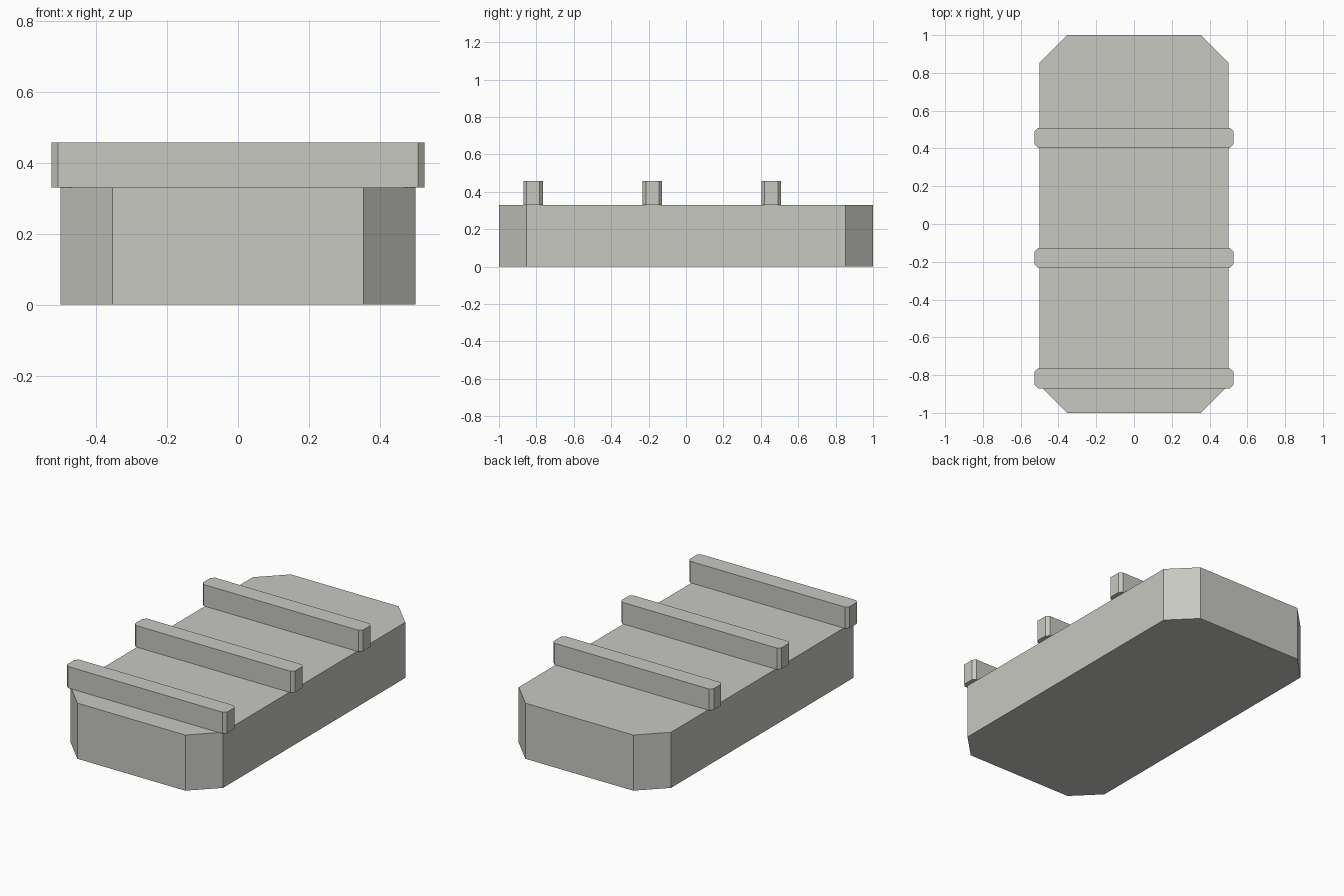
import bpy
import bmesh

if "Cube" in bpy.data.objects:
    bpy.data.objects.remove(bpy.data.objects["Cube"])

grey = bpy.data.materials.new("warm_grey")
grey.diffuse_color = (0.58, 0.58, 0.54, 1)
grey.use_nodes = True
grey.node_tree.nodes["Principled BSDF"].inputs["Base Color"].default_value = grey.diffuse_color


def chamfered_slab(name, half_x, half_y, cut, z0, z1, y=0.0):
    """Vertical prism with an octagonal, corner-cut outline."""
    corner = [(half_x, half_y - cut), (half_x - cut, half_y)]
    outline = (corner
               + [(-px, py) for px, py in reversed(corner)]
               + [(-px, -py) for px, py in corner]
               + [(px, -py) for px, py in reversed(corner)])
    bm = bmesh.new()
    base = bm.faces.new([bm.verts.new((px, py + y, z0)) for px, py in outline])
    top = bmesh.ops.extrude_face_region(bm, geom=[base])["geom"]
    bmesh.ops.translate(bm, vec=(0, 0, z1 - z0),
                        verts=[v for v in top if isinstance(v, bmesh.types.BMVert)])
    bmesh.ops.recalc_face_normals(bm, faces=bm.faces)
    mesh = bpy.data.meshes.new(name)
    bm.to_mesh(mesh)
    bm.free()
    mesh.materials.append(grey)
    obj = bpy.data.objects.new(name, mesh)
    bpy.context.collection.objects.link(obj)
    return obj


# Main block with cut corners
chamfered_slab("base_block", 0.50, 1.0, 0.146, 0.0, 0.33)

# Three cross bars overhanging the sides
for label, y in (("front", -0.817), ("middle", -0.18), ("back", 0.456)):
    chamfered_slab(label + "_cross_bar", 0.526, 0.053, 0.018, 0.33, 0.457, y)
